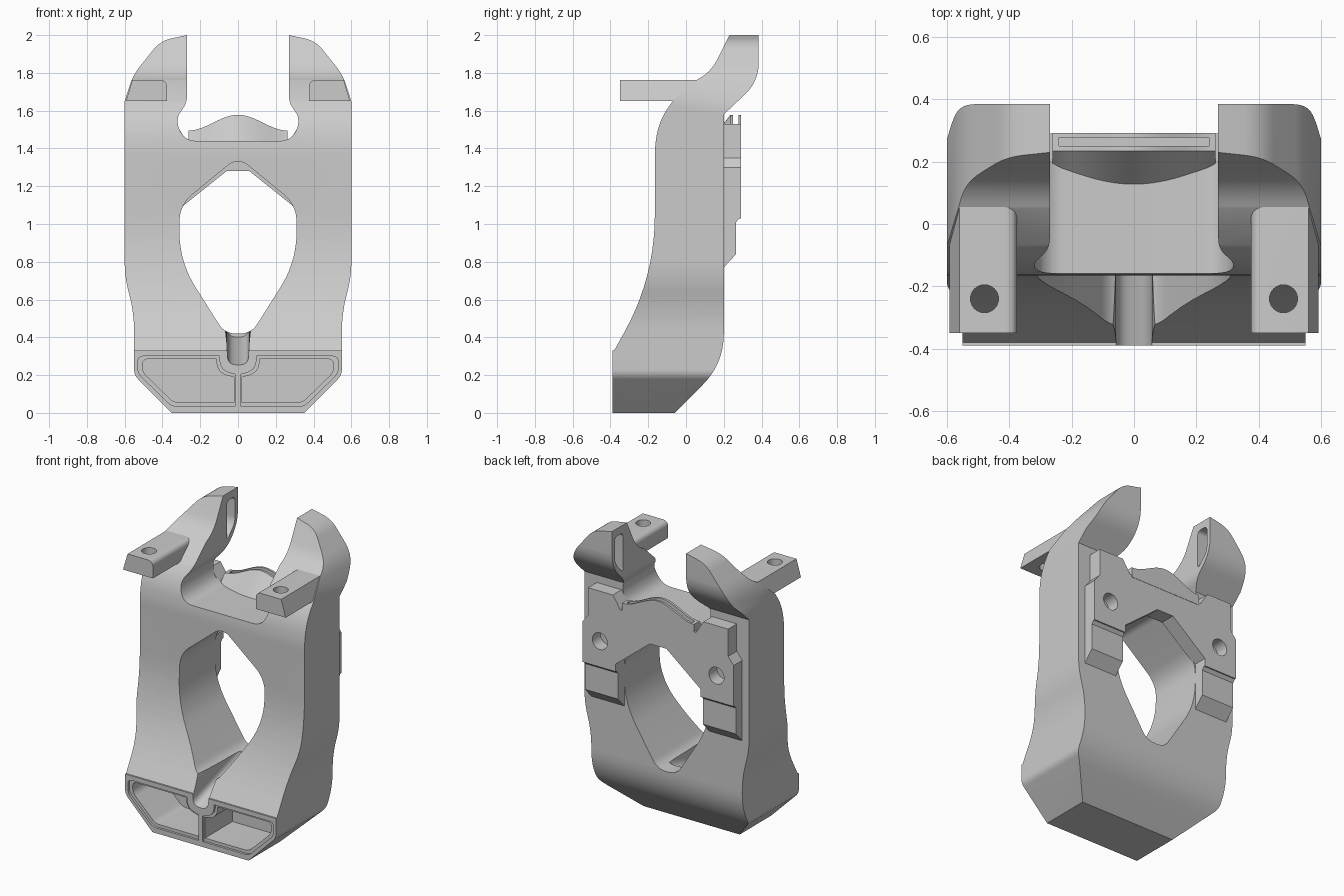
import bpy, bmesh, math
from mathutils import Vector

cube = bpy.data.objects.get("Cube")
if cube:
    bpy.data.objects.remove(cube, do_unlink=True)

GREY = bpy.data.materials.new("matte_grey")
GREY.use_nodes = True
GREY.diffuse_color = (0.6, 0.6, 0.6, 1)
GREY.node_tree.nodes["Principled BSDF"].inputs["Base Color"].default_value = (0.6, 0.6, 0.6, 1)


def rounded(points, steps=10):
    """Round each corner by its optional third value (tangent length)."""
    pts = [(Vector(p[:2]), p[2] if len(p) > 2 else 0) for p in points]
    out = []
    for i, (c, t) in enumerate(pts):
        if not t:
            out.append(c)
            continue
        ends = []
        for q, tq in (pts[i - 1], pts[(i + 1) % len(pts)]):
            d = q - c
            ends.append(c + d.normalized() * min(t, 0.96 * d.length * t / (t + tq)))
        a, b = ends
        for k in range(steps + 1):
            s = k / steps
            out.append(a * (1 - s) ** 2 + c * 2 * s * (1 - s) + b * s * s)
    return out


def mirrored(half):
    return half + [(-p[0],) + tuple(p[1:]) for p in reversed(half)]


def circle(cx, cy, r, n=32):
    return [(cx + r * math.cos(i * math.tau / n), cy + r * math.sin(i * math.tau / n)) for i in range(n)]


def finish(name, bm):
    bmesh.ops.recalc_face_normals(bm, faces=bm.faces)
    mesh = bpy.data.meshes.new(name)
    bm.to_mesh(mesh)
    bm.free()
    obj = bpy.data.objects.new(name, mesh)
    bpy.context.collection.objects.link(obj)
    mesh.materials.append(GREY)
    return obj


def prism(name, points, axis, lo, hi, shear=0):
    """Extrude a 2D profile along an axis; shear lifts z along y."""
    place = {"x": lambda p, d: (d, p[0], p[1]),
             "y": lambda p, d: (p[0], d, p[1] + shear * (d - lo)),
             "z": lambda p, d: (p[0], p[1], d)}[axis]
    bm = bmesh.new()
    pts = rounded(points)
    rings = [[bm.verts.new(place(p, d)) for p in pts] for d in (lo, hi)]
    bm.faces.new(rings[0])
    bm.faces.new(rings[1])
    for i in range(len(pts)):
        j = (i + 1) % len(pts)
        bm.faces.new((rings[0][i], rings[0][j], rings[1][j], rings[1][i]))
    return finish(name, bm)


def boolean(obj, other, operation="DIFFERENCE"):
    mod = obj.modifiers.new("cut", "BOOLEAN")
    mod.operation, mod.solver, mod.object = operation, "EXACT", other
    bpy.context.view_layer.objects.active = obj
    bpy.ops.object.modifier_apply(modifier=mod.name)
    bpy.data.objects.remove(other, do_unlink=True)


def smooth(obj):
    bpy.ops.object.select_all(action="DESELECT")
    obj.select_set(True)
    bpy.context.view_layer.objects.active = obj
    bpy.ops.object.shade_smooth_by_angle(angle=math.radians(25))


# Body: front outline with horns, intersected with the side outline
body = prism("body", mirrored([
    (0.35, 0), (0.55, 0.2, 0.03), (0.55, 0.53, 0.1), (0.6, 0.72, 0.08), (0.6, 1.65),
    (0.555, 1.79, 0.06), (0.41, 1.97, 0.06), (0.27, 2.0), (0.27, 1.64, 0.04),
    (0.33, 1.56, 0.05), (0.29, 1.44, 0.07)]), "y", -0.6, 0.6)
side = prism("side", [
    (-0.39, -0.1), (-0.16, -0.1), (0.2, 0.26, 0.16), (0.2, 1.58), (0.385, 1.755, 0.1),
    (0.385, 2.1), (0.28, 2.1), (0.13, 1.8, 0.08), (0.05, 1.76), (-0.07, 1.65),
    (-0.145, 1.55, 0.1), (-0.165, 1.4, 0.04), (-0.165, 0.72, 0.33), (-0.38, 0.33),
    (-0.39, 0.33)], "x", -0.8, 0.8)
boolean(body, side, "INTERSECT")

# Central opening and the sloping channel below it
boolean(body, prism("opening", mirrored([
    (0.07, 0.42, 0.06), (0.31, 0.8, 0.16), (0.31, 1.1, 0.09), (0.03, 1.33, 0.028)]), "y", -0.7, 0.5))
boolean(body, prism("channel", mirrored([
    (0.055, 0.245, 0.05), (0.058, 0.36, 0.05), (0.08, 0.47)]), "y", -0.42, 0.1, 0.3))

# Lower front pockets with a shallow stepped rim
for s in (-1, 1):
    rim = [(0.016, 0.035), (0.35, 0.035, 0.03), (0.53, 0.21, 0.03), (0.53, 0.3, 0.03),
           (0.098, 0.3), (0.098, 0.225, 0.06), (0.016, 0.205)]
    well = [(0.022, 0.055), (0.34, 0.055, 0.03), (0.505, 0.215, 0.03), (0.505, 0.285, 0.03),
            (0.115, 0.285), (0.11, 0.21, 0.06), (0.022, 0.19)]
    for pts, depth in ((rim, -0.375), (well, -0.09)):
        pts = [(s * p[0],) + tuple(p[1:]) for p in pts]
        boolean(body, prism("pocket", pts, "y", -0.5, depth))

# Recess in the inner face of both horns
boolean(body, prism("horn_recess", [
    (0.27, 1.95, 0.03), (0.355, 1.95, 0.03), (0.355, 1.78, 0.04), (0.27, 1.69, 0.03)], "x", -0.37, 0.37))
smooth(body)

# Forward arms with vertical holes
for s, label in ((1, "left"), (-1, "right")):
    arm = prism(label + "_arm", [(s * x, z, r) for x, z, r in (
        (0.375, 1.65, 0), (0.593, 1.65, 0), (0.56, 1.762, 0), (0.375, 1.762, 0.04))], "y", -0.35, 0.06)
    boolean(arm, prism("arm_hole", circle(s * 0.48, -0.24, 0.045), "z", 1.5, 1.9))
    smooth(arm)

# Rear mounting plate with two screw holes
plate = prism("rear_plate", mirrored([
    (0.06, 1.28), (0.31, 1.08), (0.31, 1.03), (0.55, 1.03), (0.55, 1.3), (0.51, 1.35),
    (0.51, 1.53), (0.33, 1.53), (0.275, 1.445)]), "y", 0.19, 0.29)
for s in (-1, 1):
    boolean(plate, prism("screw_hole", circle(s * 0.425, 1.2, 0.055), "y", 0.205, 0.4))
smooth(plate)

# Stepped feet below the plate
for s, label in ((1, "left"), (-1, "right")):
    foot = prism(label + "_foot", [
        (0.19, 0.77), (0.2, 0.77), (0.265, 0.84), (0.265, 1.01), (0.29, 1.04), (0.19, 1.04)],
        "x", min(s * 0.31, s * 0.55), max(s * 0.31, s * 0.55))
    smooth(foot)

# Arched lip between the horns, with a sloping front
bm = bmesh.new()
rows = []
for i in range(33):
    u = i / 16 - 1
    arch = 0.5 + 0.5 * math.cos(math.pi * u)
    x, top = 0.262 * u, 1.495 + 0.083 * arch
    rows.append([bm.verts.new((x, y, z)) for y, z in (
        (0.18 - 0.06 * math.cos(u * math.pi / 2), 1.43), (0.235, top), (0.292, top), (0.292, 1.43))])
for a, b in zip(rows, rows[1:]):
    for k in range(4):
        m = (k + 1) % 4
        bm.faces.new((a[k], a[m], b[m], b[k]))
bm.faces.new(rows[0])
bm.faces.new(rows[-1])
lip = finish("arched_lip", bm)
boolean(lip, prism("lip_slot", [(-0.24, 0.25), (0.24, 0.25), (0.24, 0.278), (-0.24, 0.278)], "z", 1.45, 1.7))
smooth(lip)
